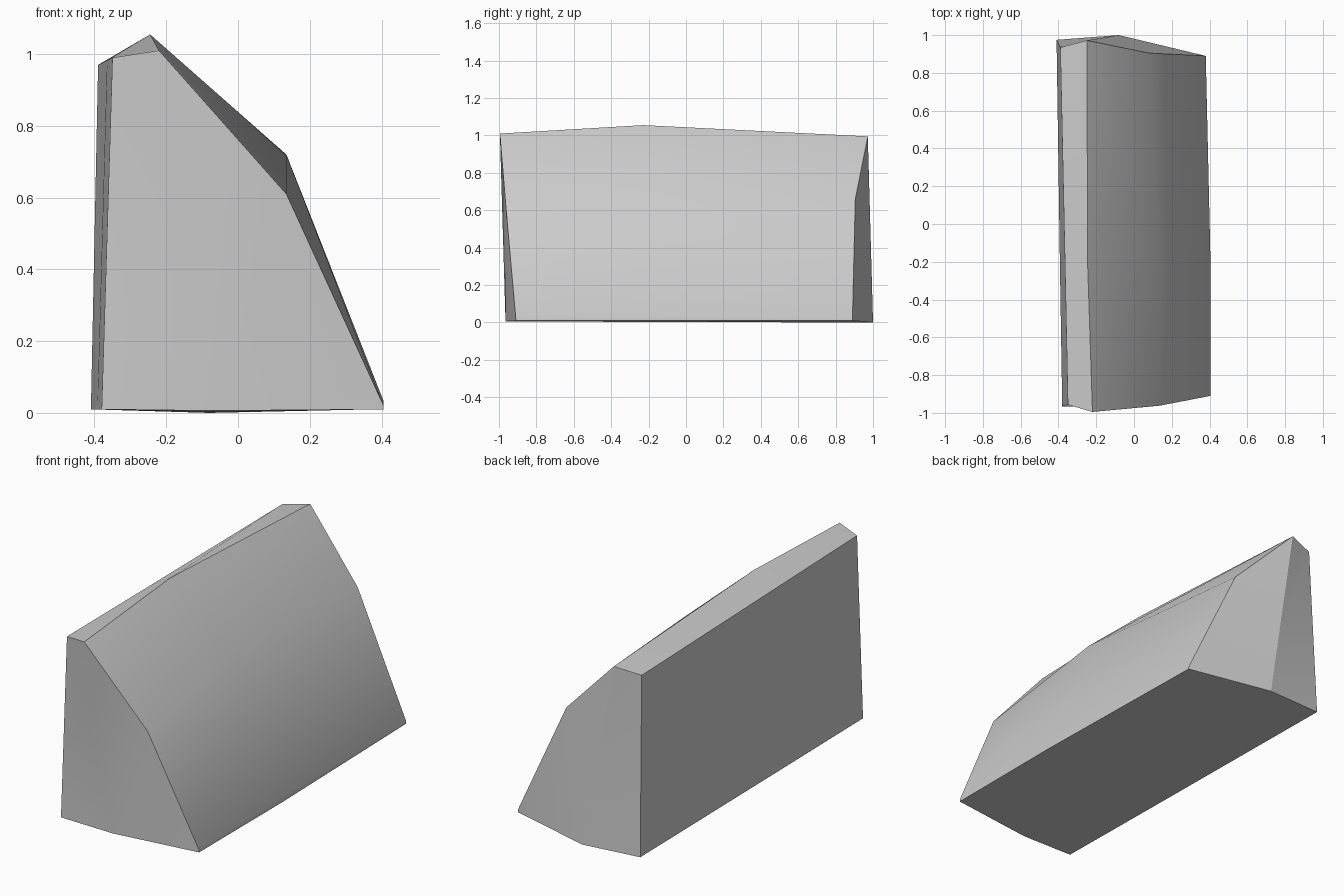
import bpy, bmesh, math

default = bpy.data.objects.get("Cube")
if default:
    bpy.data.objects.remove(default)

# One plain grey
grey = bpy.data.materials.new("plain_grey")
grey.use_nodes = True
colour = (0.6, 0.6, 0.6, 1)
grey.diffuse_color = colour
grey.node_tree.nodes["Principled BSDF"].inputs["Base Color"].default_value = colour

# Cross-sections: wall foot, base middle, toe, lip, shoulder, ridge, wall top
front = [(-.38, -.965, .01), (-.07, -.965, .006), (.405, -.91, .01),
         (.405, -.91, .022), (.135, -.962, .61), (-.22, -.995, 1.01),
         (-.35, -.957, .99)]
middle = [(-.392, -.23, .01), (-.075, -.23, .003), (.405, -.2, .01),
          (.405, -.2, .035), (.135, -.2, .72), (-.245, -.23, 1.055),
          (-.365, -.23, .982)]
back = [(-.41, .975, .01), (-.08, 1, 0), (.38, .89, .01),
        (.38, .89, .022), (.08, .905, .66), (-.25, .972, .995),
        (-.39, .935, .97)]

bm = bmesh.new()
rings = [[bm.verts.new(p) for p in section] for section in (front, middle, back)]

# Long sides lofted from section to section
for near, far in zip(rings, rings[1:]):
    for i in range(len(near)):
        j = (i + 1) % len(near)
        bm.faces.new((near[i], near[j], far[j], far[i]))

# End caps fanned out from the base middle
for ring in (rings[0], rings[-1]):
    rim = ring[2:] + ring[:1]
    for a, b in zip(rim, rim[1:]):
        bm.faces.new((ring[1], a, b))

bmesh.ops.recalc_face_normals(bm, faces=bm.faces)
mesh = bpy.data.meshes.new("wedge_block")
bm.to_mesh(mesh)
bm.free()
mesh.materials.append(grey)

# Soft slope with sharp outer edges
block = bpy.data.objects.new("wedge_block", mesh)
bpy.context.collection.objects.link(block)
bpy.context.view_layer.objects.active = block
block.select_set(True)
bpy.ops.object.shade_smooth_by_angle(angle=math.radians(30))
